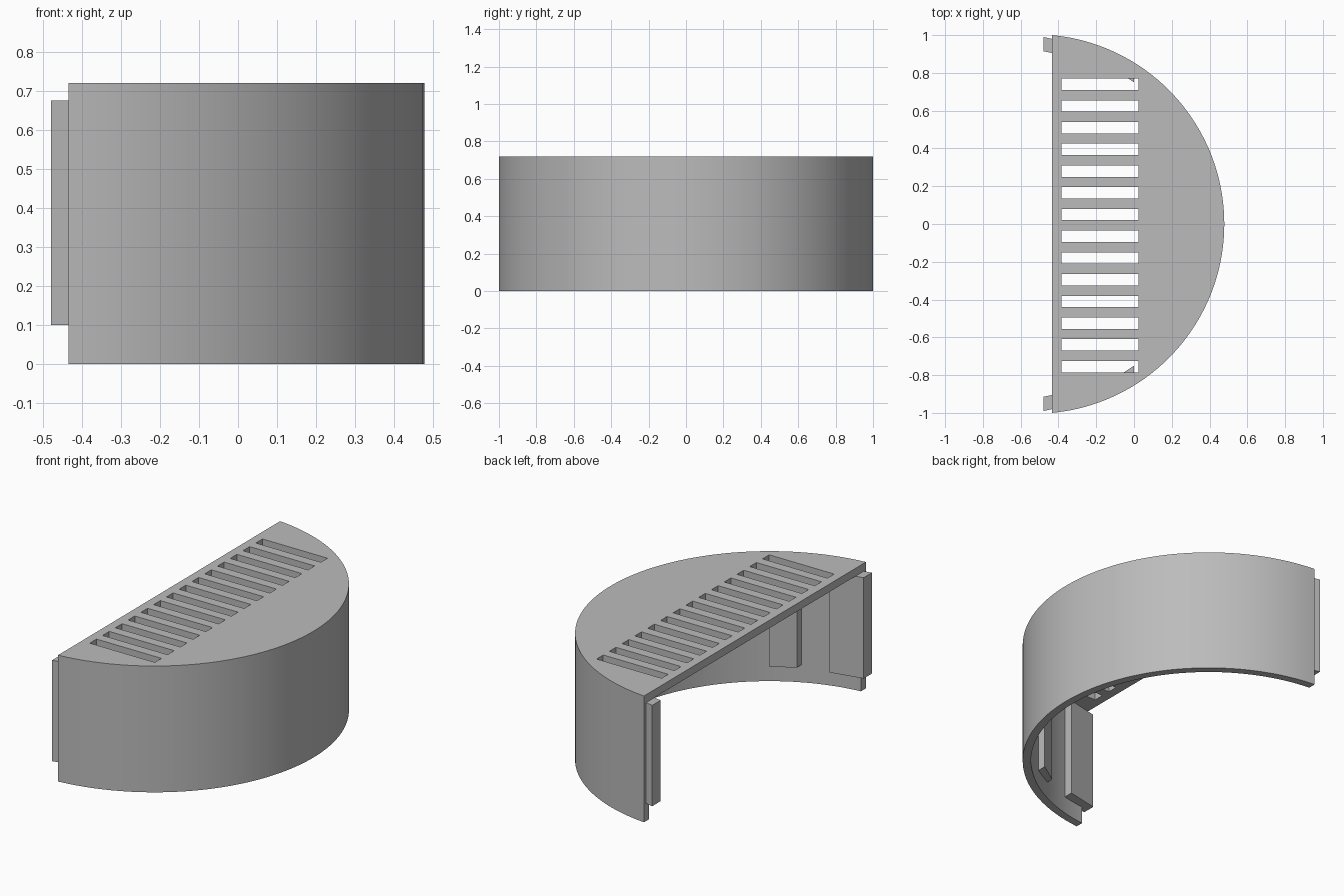
import bpy, bmesh, math

if "Cube" in bpy.data.objects:
    bpy.data.objects.remove(bpy.data.objects["Cube"])

CX, R, WALL = -0.526, 1.004, 0.045     # arc centre, outer radius, thickness
X_CUT, HEIGHT, LEDGE = -0.435, 0.72, 0.675

grey = bpy.data.materials.new("plain_grey")
grey.diffuse_color = (0.5, 0.5, 0.5, 1)
grey.use_nodes = True
grey.node_tree.nodes["Principled BSDF"].inputs["Base Color"].default_value = grey.diffuse_color


def prism(bm, points, z0, z1):
    """Extrude an xy outline from z0 up to z1."""
    face = bm.faces.new([bm.verts.new((x, y, z0)) for x, y in points])
    new = bmesh.ops.extrude_face_region(bm, geom=[face])["geom"]
    verts = [v for v in new if isinstance(v, bmesh.types.BMVert)]
    bmesh.ops.translate(bm, verts=verts, vec=(0, 0, z1 - z0))


def make(name, prisms):
    bm = bmesh.new()
    for p in prisms:
        prism(bm, *p)
    bmesh.ops.recalc_face_normals(bm, faces=bm.faces)
    mesh = bpy.data.meshes.new(name)
    bm.to_mesh(mesh)
    bm.free()
    mesh.materials.append(grey)
    obj = bpy.data.objects.new(name, mesh)
    bpy.context.collection.objects.link(obj)
    return obj


def arc(radius, x_end, n=96):
    """Arc around the centre, ending on the line x = x_end."""
    a = math.acos((x_end - CX) / radius)
    return [(CX + radius * math.cos(a * (2 * i / n - 1)),
             radius * math.sin(a * (2 * i / n - 1))) for i in range(n + 1)]


# curved shell with a roof, hollowed from below and from the flat side
shell = make("shell", [(arc(R, X_CUT), 0, HEIGHT)])
cavity = make("cavity_cutter", [(arc(R - WALL, X_CUT - 0.2), -0.1, LEDGE)])

# row of vent slots through the roof
slots = []
for i in range(14):
    y = 0.74 - i * 0.115
    slots.append(([(-0.385, y - 0.03), (0.025, y - 0.03),
                   (0.025, y + 0.03), (-0.385, y + 0.03)], 0.6, 0.8))
vents = make("vent_cutter", slots)

for cutter in (cavity, vents):
    mod = shell.modifiers.new(cutter.name, 'BOOLEAN')
    mod.operation, mod.solver, mod.object = 'DIFFERENCE', 'EXACT', cutter
    bpy.context.view_layer.objects.active = shell
    bpy.ops.object.modifier_apply(modifier=mod.name)
    bpy.data.objects.remove(cutter)

bpy.ops.object.select_all(action='DESELECT')
shell.select_set(True)
bpy.context.view_layer.objects.active = shell
bpy.ops.object.shade_smooth_by_angle(angle=math.radians(30))

# mirrored mounting tabs and inner ribs, sunk into the wall
TAB = [(-0.48, 0.915), (-0.293, 0.875), (-0.293, 0.95), (-0.48, 0.99)]
RIB = [(-0.12, 0.83), (0.0, 0.75), (0.0, 0.835), (-0.12, 0.895)]
for side, s in (("back", 1), ("front", -1)):
    for part, outline in (("tab", TAB), ("rib", RIB)):
        make(f"{side}_{part}", [([(x, s * y) for x, y in outline], 0.1, LEDGE)])
